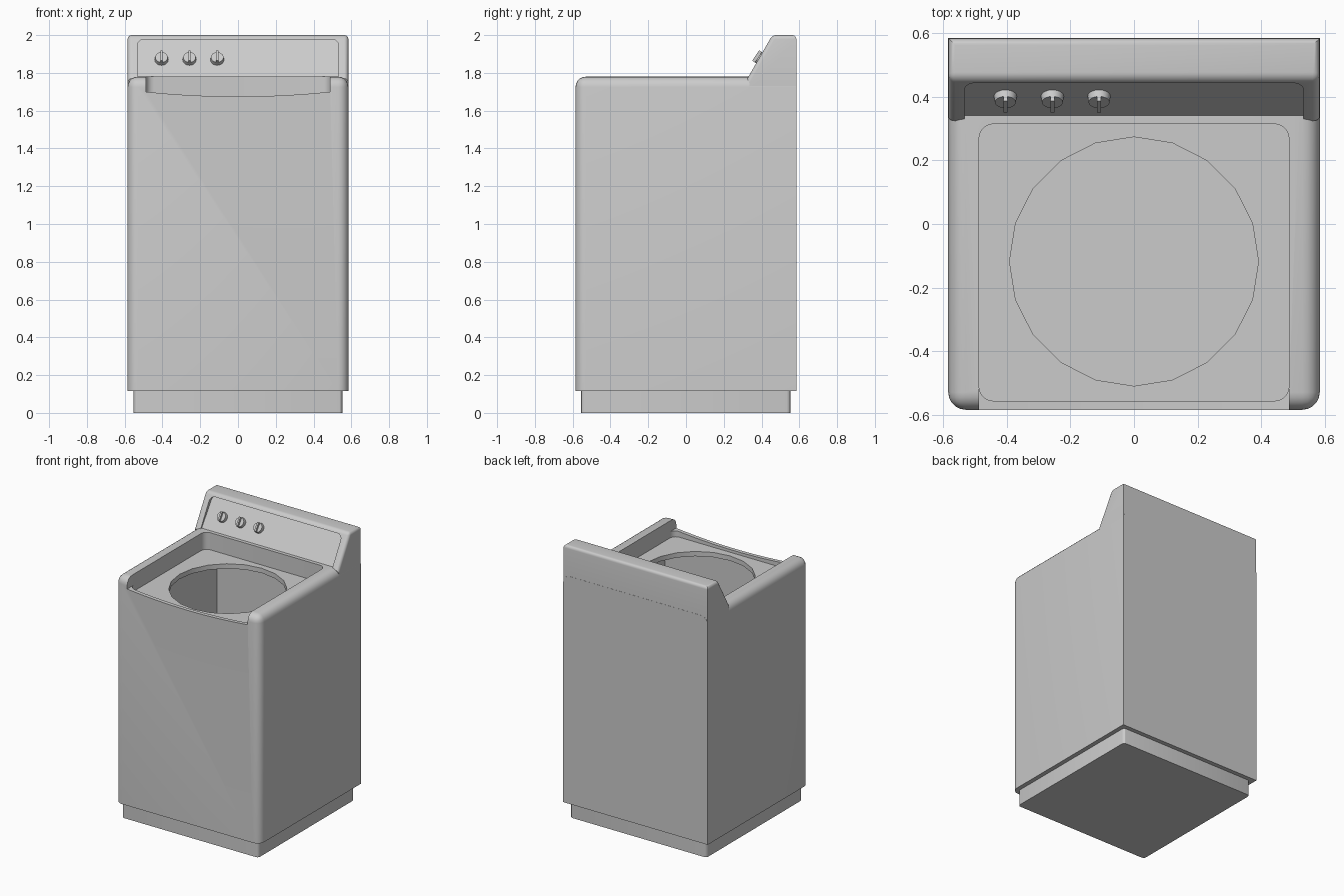
import bpy, bmesh, math
from mathutils import Matrix, Vector

if "Cube" in bpy.data.objects:
    bpy.data.objects.remove(bpy.data.objects["Cube"])

enamel = bpy.data.materials.new("grey_enamel")
enamel.use_nodes = True
GREY = (0.6, 0.6, 0.6, 1)
enamel.diffuse_color = GREY
enamel.node_tree.nodes["Principled BSDF"].inputs["Base Color"].default_value = GREY


def finish(bm, name):
    bmesh.ops.recalc_face_normals(bm, faces=bm.faces)
    mesh = bpy.data.meshes.new(name)
    bm.to_mesh(mesh)
    bm.free()
    mesh.materials.append(enamel)
    obj = bpy.data.objects.new(name, mesh)
    bpy.context.collection.objects.link(obj)
    return obj


def prism(name, profile, offset, rule=None, radius=0, segments=5):
    """Extrude a closed profile along offset, rounding the edges picked by rule(mid, direction)."""
    bm = bmesh.new()
    face = bm.faces.new([bm.verts.new(p) for p in profile])
    grown = bmesh.ops.extrude_face_region(bm, geom=[face])["geom"]
    bmesh.ops.translate(bm, vec=offset, verts=[v for v in grown if isinstance(v, bmesh.types.BMVert)])
    if rule:
        picked = []
        for e in bm.edges:
            a, b = (v.co for v in e.verts)
            if rule((a + b) / 2, (b - a).normalized()):
                picked.append(e)
        bmesh.ops.bevel(bm, geom=picked, offset=radius, segments=segments,
                        profile=0.5, affect="EDGES", clamp_overlap=True)
    return finish(bm, name)


def box(name, x, y0, y1, z0, z1, rule=None, radius=0, segments=5):
    corners = [(-x, y0, z0), (x, y0, z0), (x, y1, z0), (-x, y1, z0)]
    return prism(name, corners, (0, 0, z1 - z0), rule, radius, segments)


def cut(obj, cutter):
    cutter.hide_render = True
    mod = obj.modifiers.new("cut", "BOOLEAN")
    mod.operation, mod.solver, mod.object = "DIFFERENCE", "EXACT", cutter
    bpy.context.view_layer.objects.active = obj
    bpy.ops.object.modifier_apply(modifier=mod.name)
    bpy.data.objects.remove(cutter)


def upright(mid, d):
    return abs(d.z) > 0.9


W = 0.585

# Cabinet with rounded top rim and front corners
cabinet = box("cabinet", W, -W, W, 0.115, 1.78,
              lambda m, d: m.y < 0.5 and (m.z > 1.7 or abs(d.z) > 0.9), 0.055)

# Hollow inside, sunken top and round opening
cut(cabinet, box("inside", 0.567, -0.567, 0.567, 0.135, 1.62))
cut(cabinet, box("sunken_top", 0.488, -0.557, 0.315, 1.655, 1.95, upright, 0.045))
ring = [(0.392 * math.cos(i * math.tau / 20), -0.118 + 0.392 * math.sin(i * math.tau / 20), 1.5)
        for i in range(20)]
cut(cabinet, prism("opening", ring, (0, 0, 0.3)))

# Bowed dip in the front lip
bow = [(0.488 * t / 8, -0.7, 1.675 + 0.025 * (t / 8) ** 2) for t in range(-8, 9)]
cut(cabinet, prism("lip_dip", bow + [(0.488, -0.7, 1.9), (-0.488, -0.7, 1.9)], (0, 0.18, 0)))

# Plinth
plinth = box("plinth", 0.553, -0.555, 0.553, 0, 0.12, upright, 0.02, 3)

# Control console with rounded frame
side = [(0.335, 1.7), (0.335, 1.745), (0.325, 1.77), (0.457, 2.0), (W - 0.001, 2.0), (W - 0.001, 1.7)]
HALF = W - 0.001
console = prism("console", [(-HALF, y, z) for y, z in side], (2 * HALF, 0, 0),
                lambda m, d: m.z > 1.99 or (1.8 < m.z < 1.95 and m.y < 0.5), 0.035)

# Sloping control panel set into the console
low, high = Vector((0, 0.335, 1.77)), Vector((0, 0.475, 1.978))
panel = [(-0.533, 0.2, low.z), (-0.533, low.y, low.z), (-0.533, high.y, high.z), (-0.533, 0.2, high.z)]
cut(console, prism("panel_recess", panel, (1.066, 0, 0),
                   lambda m, d: abs(d.x) < 0.1 and m.z > 1.97, 0.035))

# Dial knobs: a low disc with a grip bar
slope = high - low
tilt = Matrix.Rotation(math.atan2(slope.z, slope.y), 4, "X")
seat = low + slope * ((1.87 - low.z) / slope.z)
for name, x in (("left_knob", -0.11), ("middle_knob", -0.257), ("right_knob", -0.405)):
    bm = bmesh.new()
    bmesh.ops.create_cone(bm, cap_ends=True, segments=20, radius1=0.037, radius2=0.033, depth=0.03,
                          matrix=Matrix.Translation((0, 0, 0.008)))
    bmesh.ops.create_cube(bm, size=1, matrix=Matrix.Translation((0, 0, 0.022))
                          @ Matrix.Diagonal((0.012, 0.066, 0.036, 1)))
    bm.transform(Matrix.Translation((x, seat.y, seat.z)) @ tilt)
    finish(bm, name)

# Smooth the rounded edges and keep the corners crisp
bpy.ops.object.select_all(action="DESELECT")
for obj in bpy.context.scene.objects:
    if obj.type == "MESH":
        obj.select_set(True)
        bpy.context.view_layer.objects.active = obj
bpy.ops.object.shade_smooth_by_angle(angle=math.radians(30))
